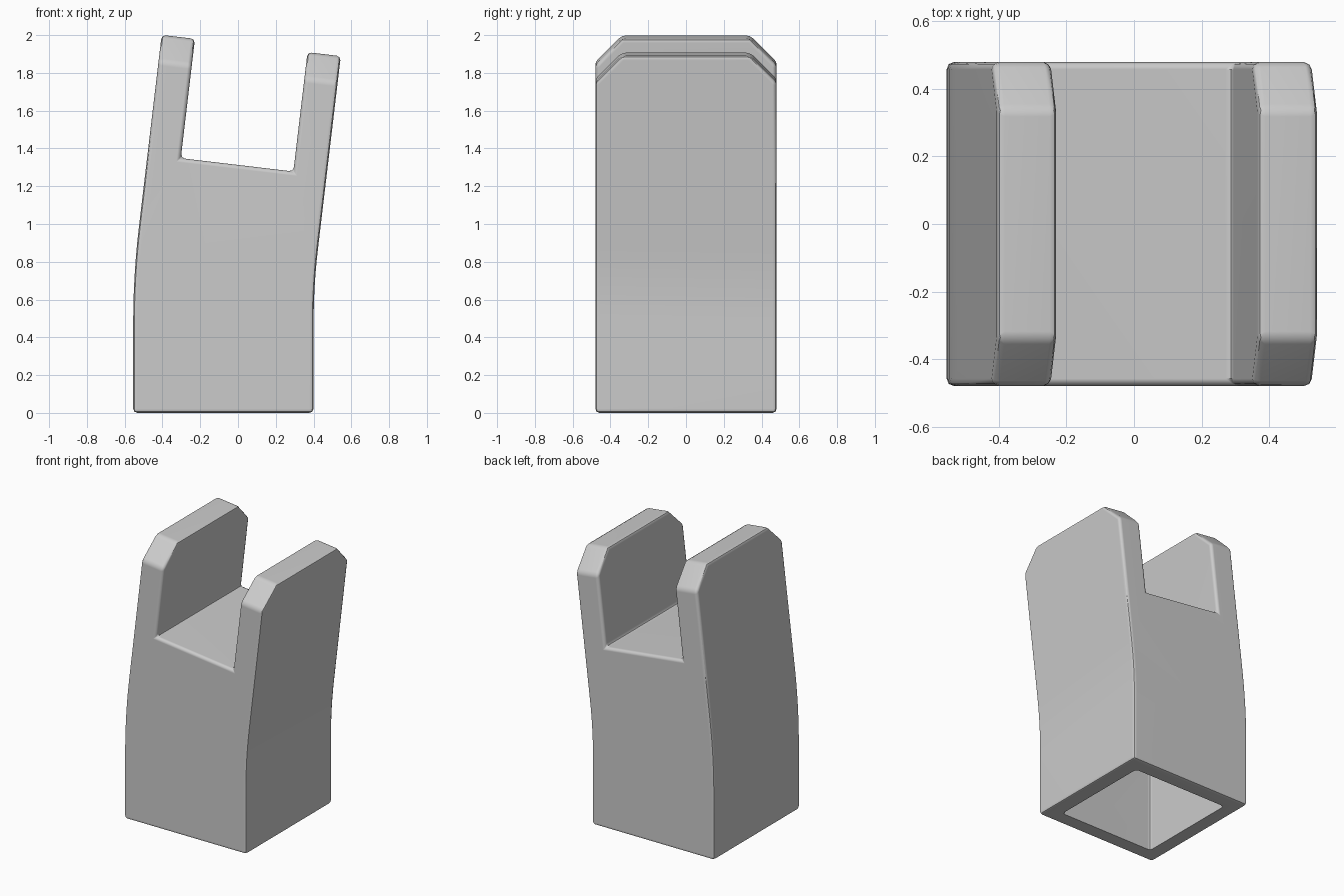
import bpy, bmesh, math

if "Cube" in bpy.data.objects:
    bpy.data.objects.remove(bpy.data.objects["Cube"])

BEND_START, BEND_LEN, BEND_ANGLE = 0.47, 0.46, 0.118
CENTRE_X = -0.0775
STEPS = 6
LOOPS = [BEND_START + BEND_LEN * i / STEPS for i in range(STEPS + 1)]


def bend(x, s):
    """Lean a straight-built point over toward +x along an arc."""
    r = BEND_LEN / BEND_ANGLE
    d = min(max(s - BEND_START, 0), BEND_LEN)
    a = d / r
    px, pz = r * (1 - math.cos(a)), min(s, BEND_START) + r * math.sin(a)
    t = max(s - BEND_START - BEND_LEN, 0)
    px += t * math.sin(a)
    pz += t * math.cos(a)
    return CENTRE_X + px + x * math.cos(a), pz - x * math.sin(a)


def bent_prism(name, right_half, depth, chamfer=None, bevel_width=0.022):
    """Mirror a half profile, extrude it front to back, chamfer, then bend."""
    profile = right_half + [(-x, s) for x, s in reversed(right_half)]
    bm = bmesh.new()
    face = bm.faces.new([bm.verts.new((x, -depth, s)) for x, s in profile])
    ext = bmesh.ops.extrude_face_region(bm, geom=[face])
    for v in ext["geom"]:
        if isinstance(v, bmesh.types.BMVert):
            v.co.y = depth
    bmesh.ops.recalc_face_normals(bm, faces=bm.faces[:])
    if chamfer:
        top = max(s for _, s in profile)
        edges = [e for e in bm.edges
                 if all(abs(v.co.z - top) < 1e-4 for v in e.verts)
                 and abs(e.verts[0].co.y - e.verts[1].co.y) < 1e-4]
        bmesh.ops.bevel(bm, geom=edges, offset=chamfer, segments=1,
                        profile=0.5, affect='EDGES')
    for v in bm.verts:
        v.co.x, v.co.z = bend(v.co.x, v.co.z)
    mesh = bpy.data.meshes.new(name)
    bm.to_mesh(mesh)
    bm.free()
    obj = bpy.data.objects.new(name, mesh)
    bpy.context.collection.objects.link(obj)
    bev = obj.modifiers.new("rounding", 'BEVEL')
    bev.width = bevel_width
    bev.segments = 2
    bev.limit_method = 'ANGLE'
    bev.angle_limit = math.radians(30)
    return obj


# Forked body: leaning block with a slot between two chamfered prongs
W, TOP, SLOT = 0.4775, 1.953, 1.317
body = bent_prism("forked_body",
                  [(W, 0)] + [(W, s) for s in LOOPS]
                  + [(W, TOP), (0.3, TOP), (0.3, SLOT)], 0.48, chamfer=0.14)

# Hollow socket open at the bottom, following the lean
socket = bent_prism("socket_cutter",
                    [(0.37, -0.1)] + [(0.37, s) for s in LOOPS]
                    + [(0.37, 1.2)], 0.37)
socket.hide_render = True

cut = body.modifiers.new("socket", 'BOOLEAN')
cut.operation = 'DIFFERENCE'
cut.solver = 'EXACT'
cut.object = socket

bpy.ops.object.select_all(action='DESELECT')
bpy.context.view_layer.objects.active = body
body.select_set(True)
for m in list(body.modifiers):
    bpy.ops.object.modifier_apply(modifier=m.name)
bpy.data.objects.remove(socket)

# Smooth rounding with flat main faces
bpy.ops.object.shade_smooth_by_angle(angle=math.radians(40))
wn = body.modifiers.new("flat_faces", 'WEIGHTED_NORMAL')
wn.keep_sharp = True
